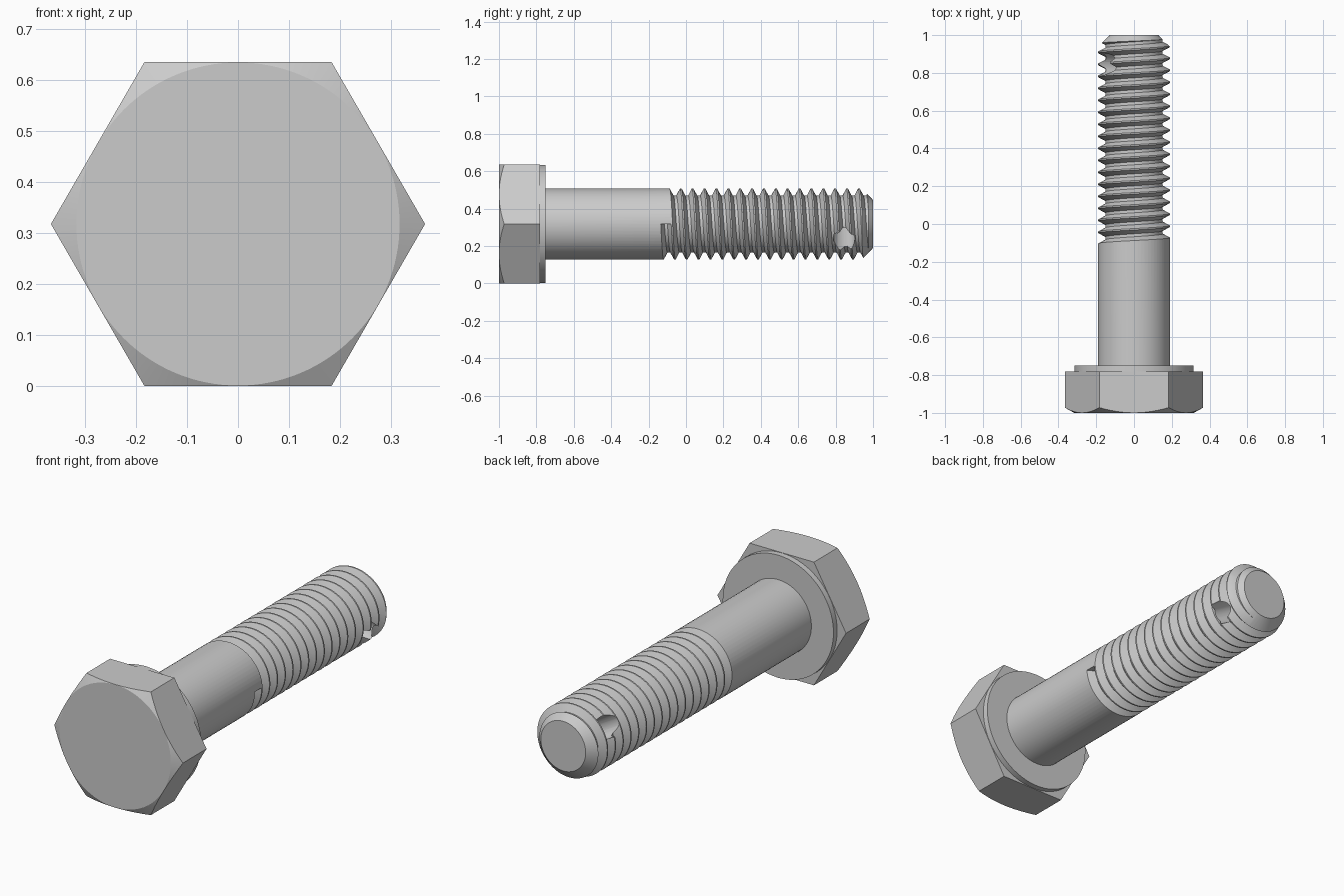
import bpy, bmesh, math
from mathutils import Vector, Matrix

if "Cube" in bpy.data.objects:
    bpy.data.objects.remove(bpy.data.objects["Cube"])

AXIS_Z = 0.3175      # height of the bolt axis
PITCH = 0.0635
R_SHANK, R_ROOT = 0.19, 0.152
SEG = 64


def ring_point(r, a, y):
    return (r * math.cos(a), y, AXIS_Z + r * math.sin(a))


def finish(bm, name):
    bmesh.ops.recalc_face_normals(bm, faces=bm.faces)
    mesh = bpy.data.meshes.new(name)
    bm.to_mesh(mesh)
    bm.free()
    ob = bpy.data.objects.new(name, mesh)
    bpy.context.collection.objects.link(ob)
    return ob


def skin(bm, rings, around):
    """Bridge successive vertex rings and cap both ends."""
    for a, b in zip(rings, rings[1:]):
        for i in range(around):
            j = (i + 1) % around
            bm.faces.new((a[i], a[j], b[j], b[i]))
    bm.faces.new(rings[0])
    bm.faces.new(rings[-1])


def lathe(name, profile, sides=SEG):
    bm = bmesh.new()
    rings = [[bm.verts.new(ring_point(r, 2 * math.pi * i / sides, y)) for i in range(sides)]
             for r, y in profile]
    skin(bm, rings, sides)
    return finish(bm, name)


def boolean(ob, cutter, operation):
    mod = ob.modifiers.new(operation, 'BOOLEAN')
    mod.operation = operation
    mod.solver = 'EXACT'
    mod.object = cutter
    bpy.context.view_layer.objects.active = ob
    bpy.ops.object.modifier_apply(modifier=mod.name)
    bpy.data.objects.remove(cutter, do_unlink=True)


def smooth(ob):
    bpy.ops.object.select_all(action='DESELECT')
    ob.select_set(True)
    bpy.context.view_layer.objects.active = ob
    bpy.ops.object.shade_smooth_by_angle(angle=math.radians(25))


# Hexagonal head, its front corners trimmed by a cone
head = lathe("hex_head", [(0.3666, -1.0), (0.3666, -0.78)], 6)
cone = lathe("head_chamfer", [(0.3165, -1.0001), (0.42, -0.942), (0.42, -0.7)], 128)
boolean(head, cone, 'INTERSECT')

# Washer face, plain shank and chamfered tip in one turned profile
shank = lathe("threaded_shank", [(0.316, -0.79), (0.316, -0.75), (R_SHANK, -0.75),
                                 (R_SHANK, 0.94), (0.128, 1.0)])

# Helical thread groove, starting abruptly on the +x side
bm = bmesh.new()
root_half, out = PITCH / 8, 0.003
top_half = PITCH * 7 / 16 + out * 0.577
section = [(R_SHANK + out, -top_half), (R_ROOT, -root_half),
           (R_ROOT, root_half), (R_SHANK + out, top_half)]
y_start = -0.135 + PITCH * 7 / 16
rings = []
for i in range(int(18.6 * SEG)):
    a = -2 * math.pi * (i / SEG) - 0.003
    y = y_start + PITCH * i / SEG
    rings.append([bm.verts.new(ring_point(r, a, y + dy)) for r, dy in section])
skin(bm, rings, 4)
boolean(shank, finish(bm, "thread_cutter"), 'DIFFERENCE')

# Slanted cross hole near the tip
bm = bmesh.new()
direction = Vector((math.cos(math.radians(30)), 0, -math.sin(math.radians(30))))
matrix = Matrix.Translation((0, 0.845, AXIS_Z)) @ direction.to_track_quat('Z', 'Y').to_matrix().to_4x4()
bmesh.ops.create_cone(bm, cap_ends=True, segments=32, radius1=0.058, radius2=0.058,
                      depth=0.6, matrix=matrix)
boolean(shank, finish(bm, "hole_cutter"), 'DIFFERENCE')

for part in (head, shank):
    smooth(part)
